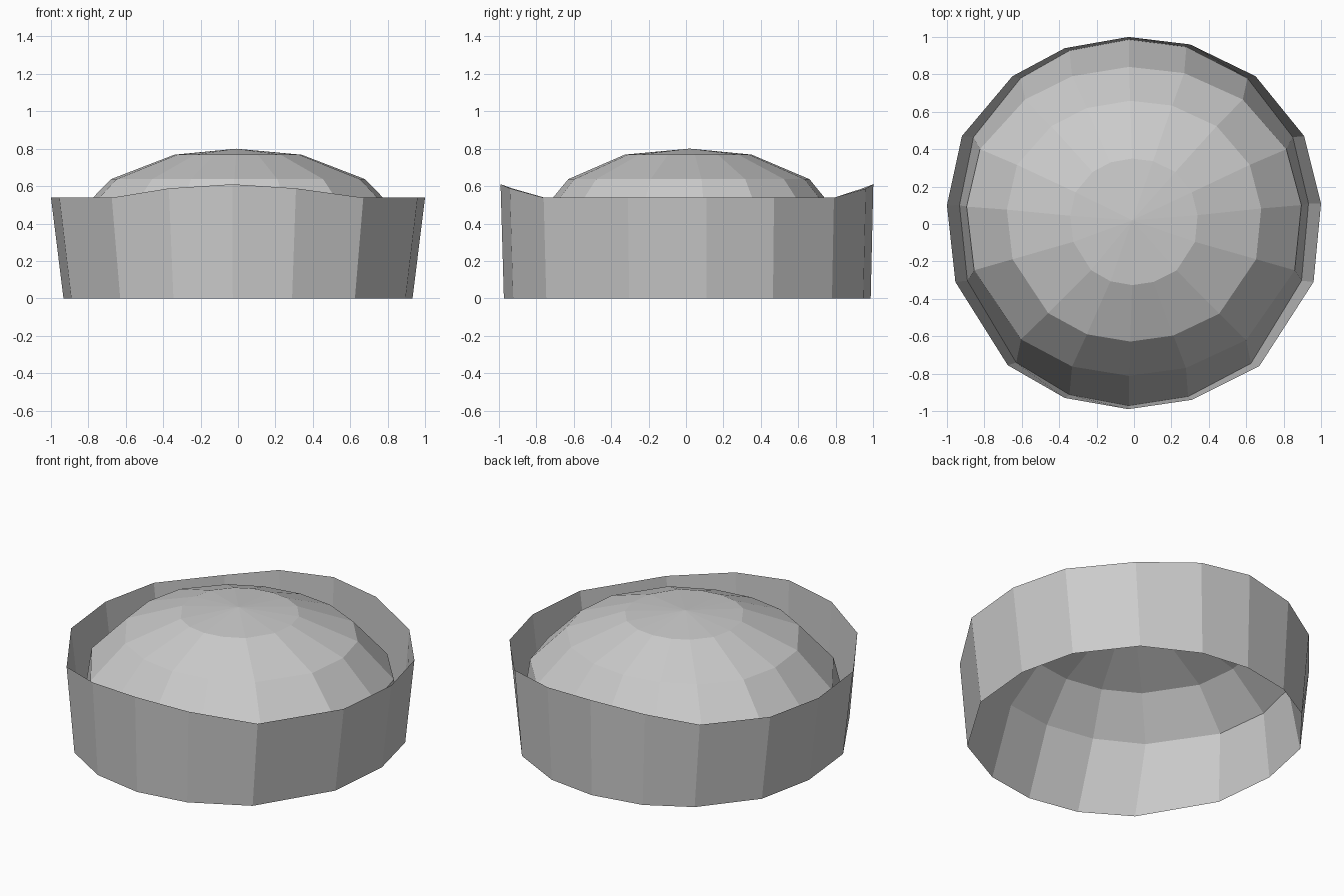
import bpy

if "Cube" in bpy.data.objects:
    bpy.data.objects.remove(bpy.data.objects["Cube"])

# Plan outline of the cap, 16 sides, counter-clockwise from the back
OUTLINE = [(-.03, 1.0), (-.37, .94), (-.65, .79), (-.92, .47), (-1.0, .10),
           (-.955, -.31), (-.675, -.755), (-.37, -.93), (-.03, -.99),
           (.31, -.94), (.67, -.76), (.96, -.31), (1.0, .11),
           (.91, .47), (.65, .79), (.30, .96)]
N = len(OUTLINE)


def ring(sx, sy, z, dy=0.0):
    return [(x * sx, y * sy + dy, z) for x, y in OUTLINE]


def shell(name, rings, apex=None):
    """Join successive rings with quads, optionally closing with a fan."""
    verts = [v for r in rings for v in r]
    faces = [(k * N + i, k * N + (i + 1) % N,
              (k + 1) * N + (i + 1) % N, (k + 1) * N + i)
             for k in range(len(rings) - 1) for i in range(N)]
    if apex:
        verts.append(apex)
        top = (len(rings) - 1) * N
        faces += [(top + i, top + (i + 1) % N, len(verts) - 1) for i in range(N)]
    mesh = bpy.data.meshes.new(name)
    mesh.from_pydata(verts, [], faces)
    mesh.update()
    obj = bpy.data.objects.new(name, mesh)
    bpy.context.collection.objects.link(obj)
    return obj


bottom = ring(.933, .984, 0, .002)

# Upturned band, its rim rising to a peak at front and back
rise = {0: .61, 1: .587, 15: .587, 8: .61, 7: .588, 9: .588}
rim = [(x, y, rise.get(i, .538)) for i, (x, y) in enumerate(OUTLINE)]
shell("cap_band", [bottom, rim])

# Domed crown, starting from the bottom edge of the band
shell("cap_crown",
      [bottom,
       ring(.895, .83, .415, .01),
       ring(.68, .647, .637, .012),
       ring(.34, .34, .768, .01)],
      apex=(-.01, .02, .80))
